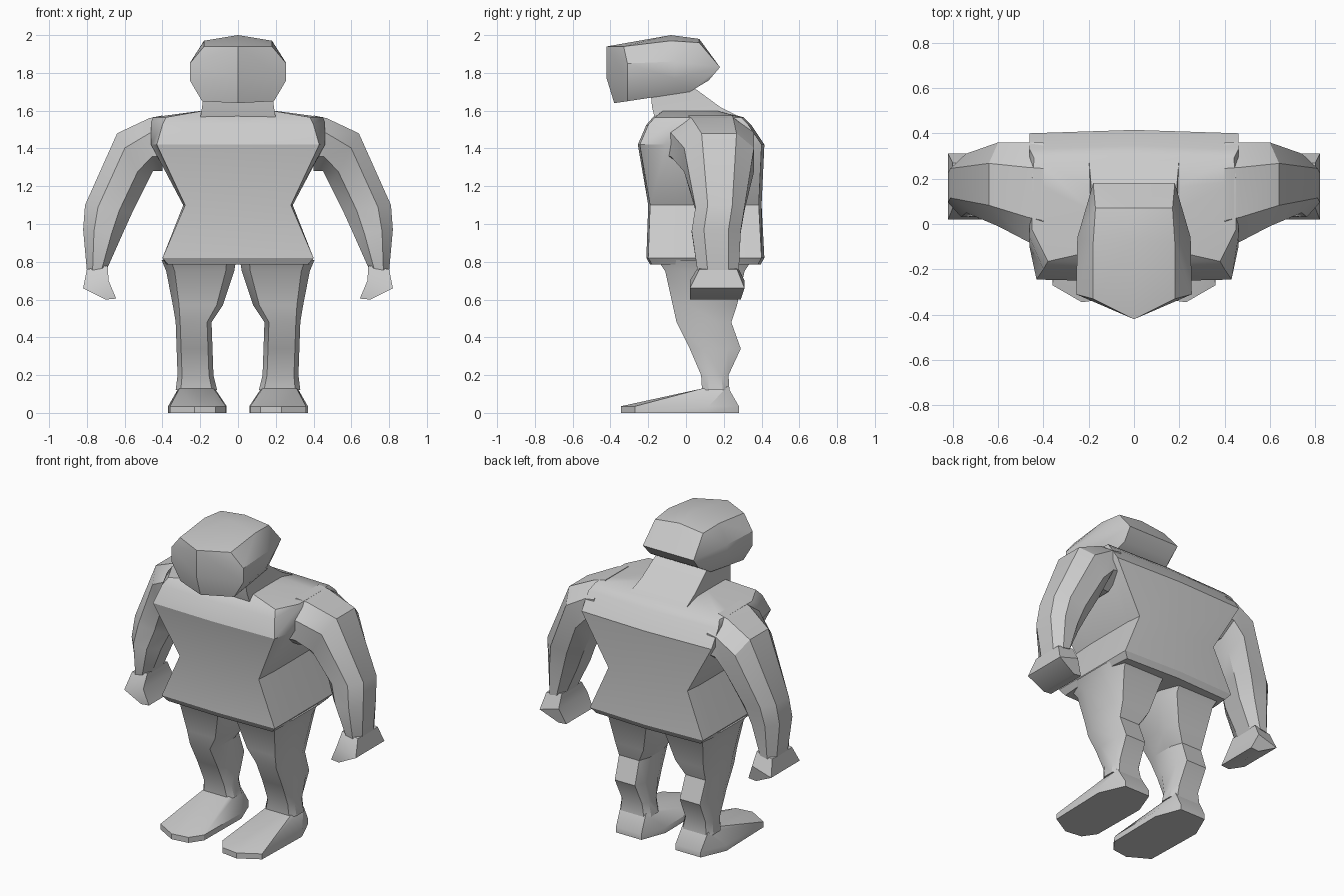
import bpy, bmesh, math

if "Cube" in bpy.data.objects:
    bpy.data.objects.remove(bpy.data.objects["Cube"])


def finish(name, bm):
    bmesh.ops.recalc_face_normals(bm, faces=bm.faces)
    mesh = bpy.data.meshes.new(name)
    bm.to_mesh(mesh)
    bm.free()
    ob = bpy.data.objects.new(name, mesh)
    bpy.context.collection.objects.link(ob)
    bpy.ops.object.select_all(action='DESELECT')
    ob.select_set(True)
    bpy.context.view_layer.objects.active = ob
    bpy.ops.object.shade_smooth_by_angle(angle=math.radians(32))
    return ob


def loft(name, rings):
    """Skin a list of equal-length point rings and cap both ends."""
    bm = bmesh.new()
    loops = [[bm.verts.new(p) for p in r] for r in rings]
    n = len(loops[0])
    for a, b in zip(loops, loops[1:]):
        for i in range(n):
            j = (i + 1) % n
            bm.faces.new((a[i], a[j], b[j], b[i]))
    bm.faces.new(loops[0])
    bm.faces.new(loops[-1])
    return finish(name, bm)


def hull(name, pts):
    bm = bmesh.new()
    for p in pts:
        bm.verts.new(p)
    res = bmesh.ops.convex_hull(bm, input=bm.verts)
    junk = {v for v in res['geom_interior'] if isinstance(v, bmesh.types.BMVert)}
    bmesh.ops.delete(bm, geom=list(junk), context='VERTS')
    bmesh.ops.dissolve_limit(bm, angle_limit=0.03, verts=bm.verts, edges=bm.edges)
    return finish(name, bm)


def mirror(ob):
    ob.modifiers.new("mirror", 'MIRROR').use_mirror_merge = False


def octagon(a, b):
    return [(a, -b), (1, -.5), (1, .5), (a, b), (-a, b), (-1, .5), (-1, -.5), (-a, -b)]


# Torso: z, front width, side width, back width, front y, back y
def torso_ring(z, wf, ws, wb, yf, yb, drop=0):
    half = [(wf, yf, z - drop), (ws, yf + .14, z), (ws, yb - .1, z), (wb, yb, z - drop)]
    return ([(0, yf - .01, z - drop)] + half + [(0, yb + .015, z - drop)]
            + [(-x, y, w) for x, y, w in reversed(half)])


loft("torso", [torso_ring(*r) for r in [
    (.785, .37, .38, .37, -.18, .38),
    (.82, .40, .40, .40, -.20, .40),
    (1.10, .28, .29, .28, -.19, .385),
    (1.42, .43, .46, .46, -.245, .40),
    (1.54, .40, .46, .46, -.20, .33, .015),
    (1.565, .38, .45, .44, -.165, .29),
    (1.60, .18, .19, .18, -.12, .16),
]])

# Neck, leaning forward into the head
loft("neck", [[(-w, y0, z), (w, y0, z), (w, y1, z), (-w, y1, z)] for z, w, y0, y1 in [
    (1.56, .20, -.165, .30), (1.62, .19, -.18, .18), (1.73, .18, -.19, .03)]])

# Head
half = [(.18, -.33, 1.94), (.255, -.31, 1.85), (.255, -.31, 1.76), (.19, -.31, 1.65),
        (.18, -.08, 1.97), (.17, .07, 1.96), (.25, -.06, 1.86), (.25, -.06, 1.77),
        (.18, .18, 1.83), (.19, .02, 1.70), (.17, .12, 1.76)]
mid = [(0, -.42, 1.94), (0, -.42, 1.77), (0, -.38, 1.64), (0, -.08, 2.0), (0, .07, 1.98)]
hull("head", mid + half + [(-x, y, z) for x, y, z in half])


# Arms: outer x, z, inner x, z, front y, back y
def arm_ring(xo, zo, xi, zi, y0, y1):
    return [((xo + xi) / 2 + (xo - xi) / 2 * u, (y0 + y1) / 2 + (y1 - y0) / 2 * v,
             (zo + zi) / 2 + (zo - zi) / 2 * u) for u, v in octagon(.45, 1)]


mirror(loft("arm", [arm_ring(*r) for r in [
    (.40, 1.575, .40, 1.28, -.10, .36),
    (.47, 1.56, .45, 1.28, -.08, .36),
    (.64, 1.48, .49, 1.20, -.01, .36),
    (.81, 1.10, .56, 1.06, .05, .31),
    (.82, .97, .61, .95, .03, .29),
    (.80, .75, .69, .77, .06, .28),
]]))
mirror(loft("hand", [[(xo, y0, zo), (xo, y1, zo), (xi, y1, zi), (xi, y0, zi)]
                     for xo, zo, xi, zi, y0, y1 in [
    (.80, .76, .69, .78, .07, .27),
    (.82, .66, .685, .70, .02, .31),
    (.70, .60, .645, .605, .02, .29)]]))


# Legs: z, inner x, outer x, front y, back y
def leg_ring(z, x0, x1, y0, y1):
    return [((x0 + x1) / 2 + (x1 - x0) / 2 * u, (y0 + y1) / 2 + (y1 - y0) / 2 * v, z)
            for u, v in octagon(.75, 1)]


mirror(loft("leg", [leg_ring(*r) for r in [
    (.81, .01, .405, -.15, .35),
    (.75, .02, .38, -.11, .31),
    (.57, .08, .345, -.07, .27),
    (.48, .14, .33, -.05, .24),
    (.34, .135, .325, .02, .29),
    (.20, .13, .32, .08, .225),
    (.12, .11, .33, .085, .23),
]]))

# Feet
sole = [(.36, -.27), (.23, -.345), (.12, -.33), (.065, -.25), (.06, .12), (.12, .28),
        (.30, .28), (.37, .12)]
ankle = [(.13, .09, .13), (.31, .09, .13), (.13, .22, .14), (.31, .22, .14)]
mirror(hull("foot", [(x, y, 0) for x, y in sole] + [(x, y, .035) for x, y in sole] + ankle))
